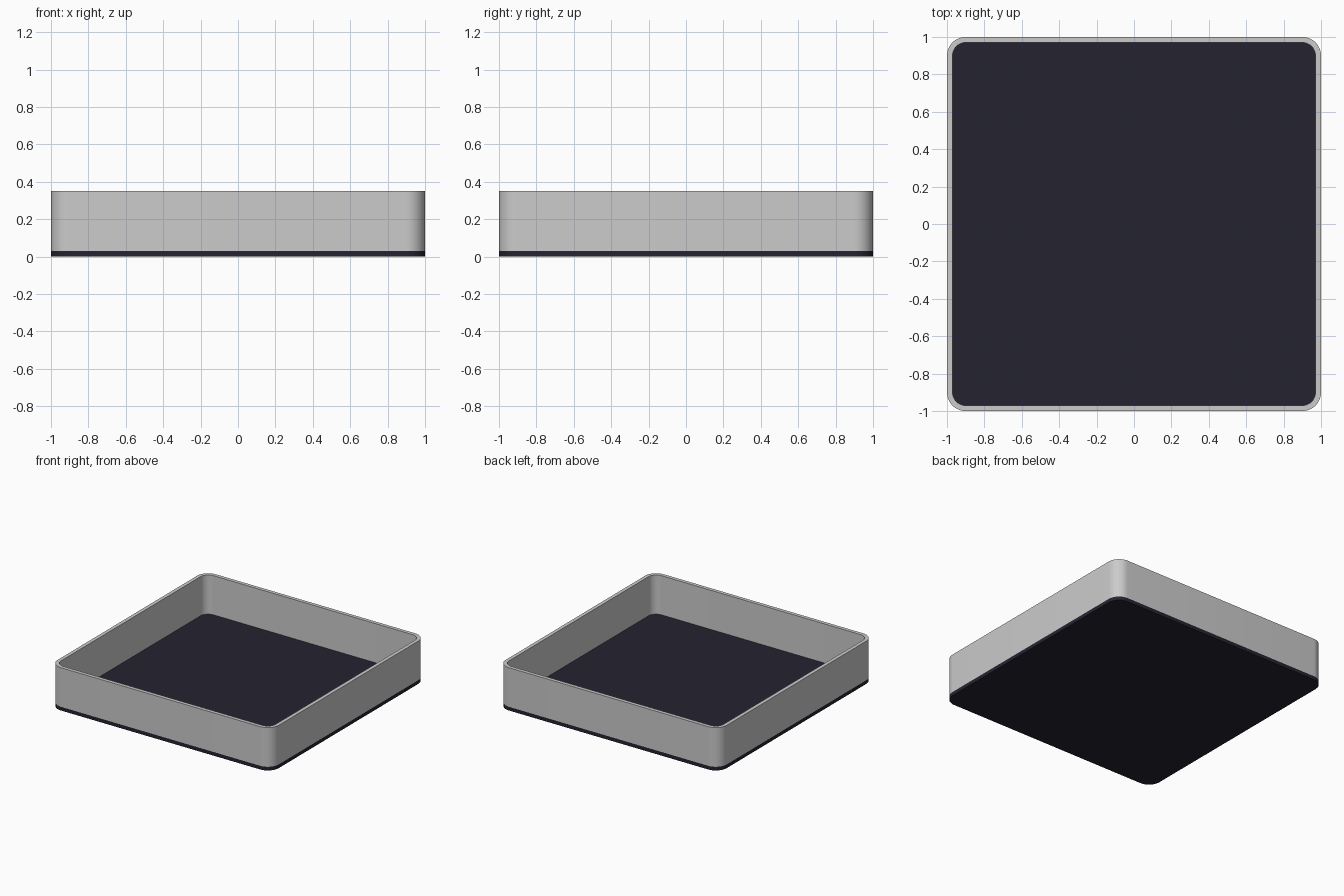
import bpy, bmesh, math

if "Cube" in bpy.data.objects:
    bpy.data.objects.remove(bpy.data.objects["Cube"])

SEGS = 12  # segments per rounded corner


def outline(half, radius):
    """Rounded square, counter-clockwise."""
    pts = []
    c = half - radius
    for q, (sx, sy) in enumerate(((1, 1), (-1, 1), (-1, -1), (1, -1))):
        for i in range(SEGS + 1):
            a = math.pi / 2 * (q + i / SEGS)
            pts.append((sx * c + radius * math.cos(a), sy * c + radius * math.sin(a)))
    return pts


def finish(bm, name):
    bmesh.ops.recalc_face_normals(bm, faces=bm.faces)
    mesh = bpy.data.meshes.new(name)
    bm.to_mesh(mesh)
    bm.free()
    obj = bpy.data.objects.new(name, mesh)
    bpy.context.collection.objects.link(obj)
    bpy.ops.object.select_all(action='DESELECT')
    obj.select_set(True)
    bpy.context.view_layer.objects.active = obj
    bpy.ops.object.shade_smooth_by_angle(angle=math.radians(30))
    return obj


def loop(bm, pts, z):
    return [bm.verts.new((x, y, z)) for x, y in pts]


def bridge(bm, a, b):
    n = len(a)
    for i in range(n):
        j = (i + 1) % n
        bm.faces.new((a[i], a[j], b[j], b[i]))


outer, inner = outline(1.0, 0.10), outline(0.97, 0.07)
FLOOR, TOP = 0.03, 0.35

# Dark base plate
bm = bmesh.new()
low, high = loop(bm, outer, 0), loop(bm, outer, FLOOR)
bridge(bm, low, high)
bm.faces.new(low)
bm.faces.new(high)
base = finish(bm, "base_plate")
mat = bpy.data.materials.new("dark_navy")
mat.diffuse_color = (0.018, 0.017, 0.03, 1)
mat.use_nodes = True
mat.node_tree.nodes["Principled BSDF"].inputs["Base Color"].default_value = mat.diffuse_color
base.data.materials.append(mat)

# Grey surrounding wall: closed ring section swept round the outline
bm = bmesh.new()
rings = [loop(bm, p, z) for p, z in
         ((outer, FLOOR), (outer, TOP), (inner, TOP), (inner, FLOOR))]
for k in range(4):
    bridge(bm, rings[k], rings[(k + 1) % 4])
finish(bm, "tray_wall")
